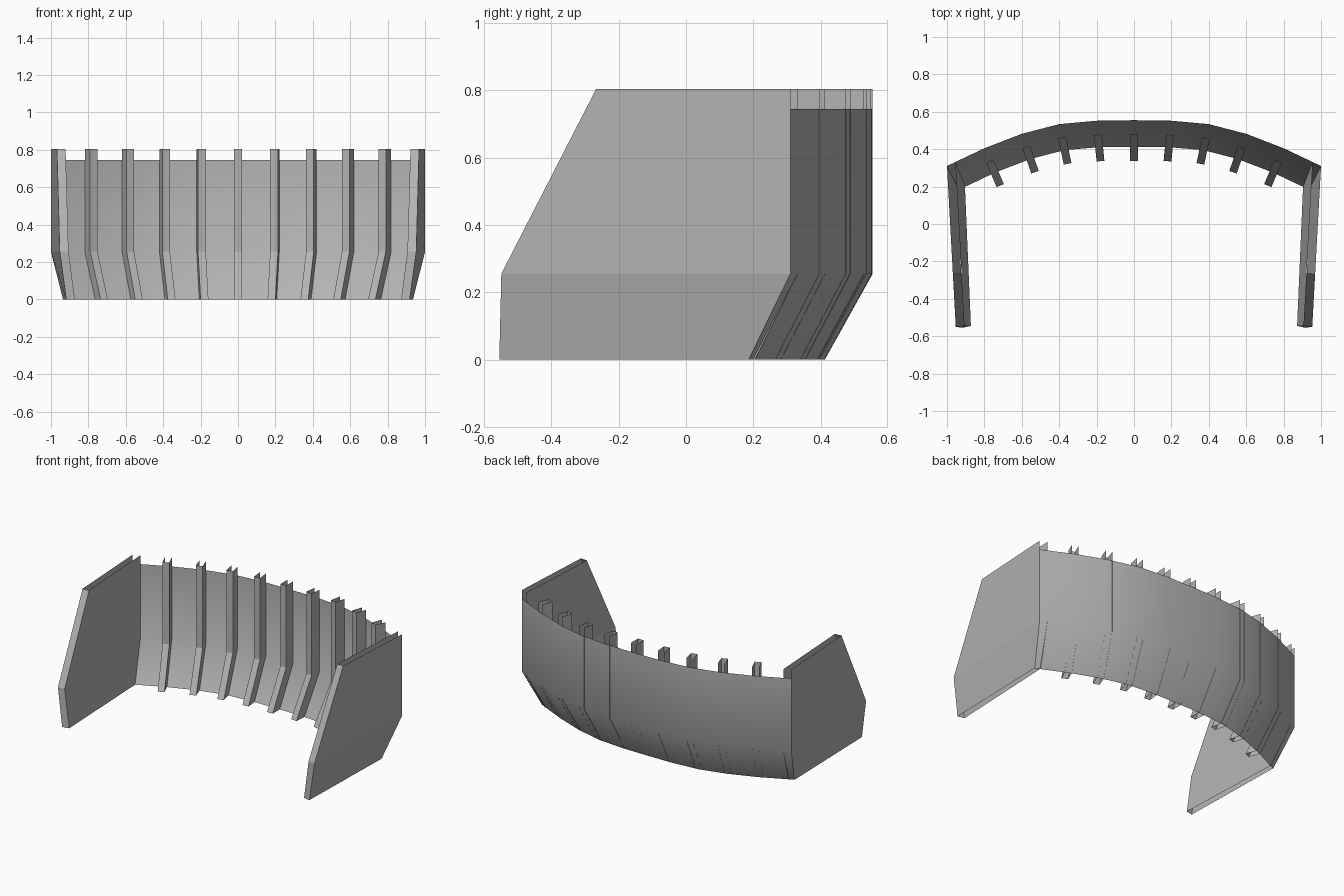
import bpy, math

if "Cube" in bpy.data.objects:
    bpy.data.objects.remove(bpy.data.objects["Cube"])

grey = bpy.data.materials.new("plain_grey")
grey.diffuse_color = (0.45, 0.45, 0.45, 1)
grey.use_nodes = True
grey.node_tree.nodes["Principled BSDF"].inputs["Base Color"].default_value = grey.diffuse_color

KNEE, SHELL_TOP, RIB_TOP, LEAN = 0.255, 0.745, 0.805, 0.142

# Half of the plan curve: x, y, angle of the normal in degrees
HALF = [(0, .555, 0), (.2, .552, 5.5), (.4, .534, 12), (.6, .482, 19),
        (.8, .405, 23), (1, .31, 27)]
CURVE = [(-x, y, -a) for x, y, a in reversed(HALF[1:])] + HALF


def inward(station, depth, side=0.0):
    """Plan point moved inward along the normal and sideways along the curve."""
    x, y, a = station
    s, c = math.sin(math.radians(a)), math.cos(math.radians(a))
    return (x - s * depth + c * side, y - c * depth - s * side)


def loft(name, rows, smooth=False):
    """Open sheet through rows of points."""
    n = len(rows[0])
    verts = [p for r in rows for p in r]
    faces = [(i * n + j, i * n + j + 1, (i + 1) * n + j + 1, (i + 1) * n + j)
             for i in range(len(rows) - 1) for j in range(n - 1)]
    me = bpy.data.meshes.new(name)
    me.from_pydata(verts, [], faces)
    me.materials.append(grey)
    me.polygons.foreach_set("use_smooth", [smooth] * len(faces))
    ob = bpy.data.objects.new(name, me)
    bpy.context.collection.objects.link(ob)
    return ob


# Curved back sheet: upright above the knee, leaning in below it
loft("back_shell", [[(*inward(s, d), z) for s in CURVE]
                    for z, d in ((0, LEAN), (KNEE, 0), (SHELL_TOP, 0))], True)

# Ribs: open U channels following the shell
W, D = 0.021, 0.075
for i, s in enumerate(CURVE[1:-1]):
    loft(f"rib_{i + 1}",
         [[(*inward(s, d + e, w), z)
           for e, w in ((0, -W), (D, -W), (D, W), (0, W))]
          for z, d in ((0, LEAN), (KNEE, 0), (RIB_TOP, 0))])

# Side walls: open channels of outer sheet, front edge and inner sheet
WALL = [[(.936, .187, 0), (.918, -.555, 0), (.872, -.545, 0), (.904, .205, 0)],
        [(1, .31, KNEE), (.953, -.549, KNEE), (.906, -.545, KNEE), (.956, .332, KNEE)],
        [(1, .31, RIB_TOP), (.968, -.267, RIB_TOP), (.922, -.264, RIB_TOP),
         (.956, .332, RIB_TOP)]]
for name, m in (("left_wall", -1), ("right_wall", 1)):
    loft(name, [[(m * x, y, z) for x, y, z in (r if m > 0 else r[::-1])] for r in WALL])
